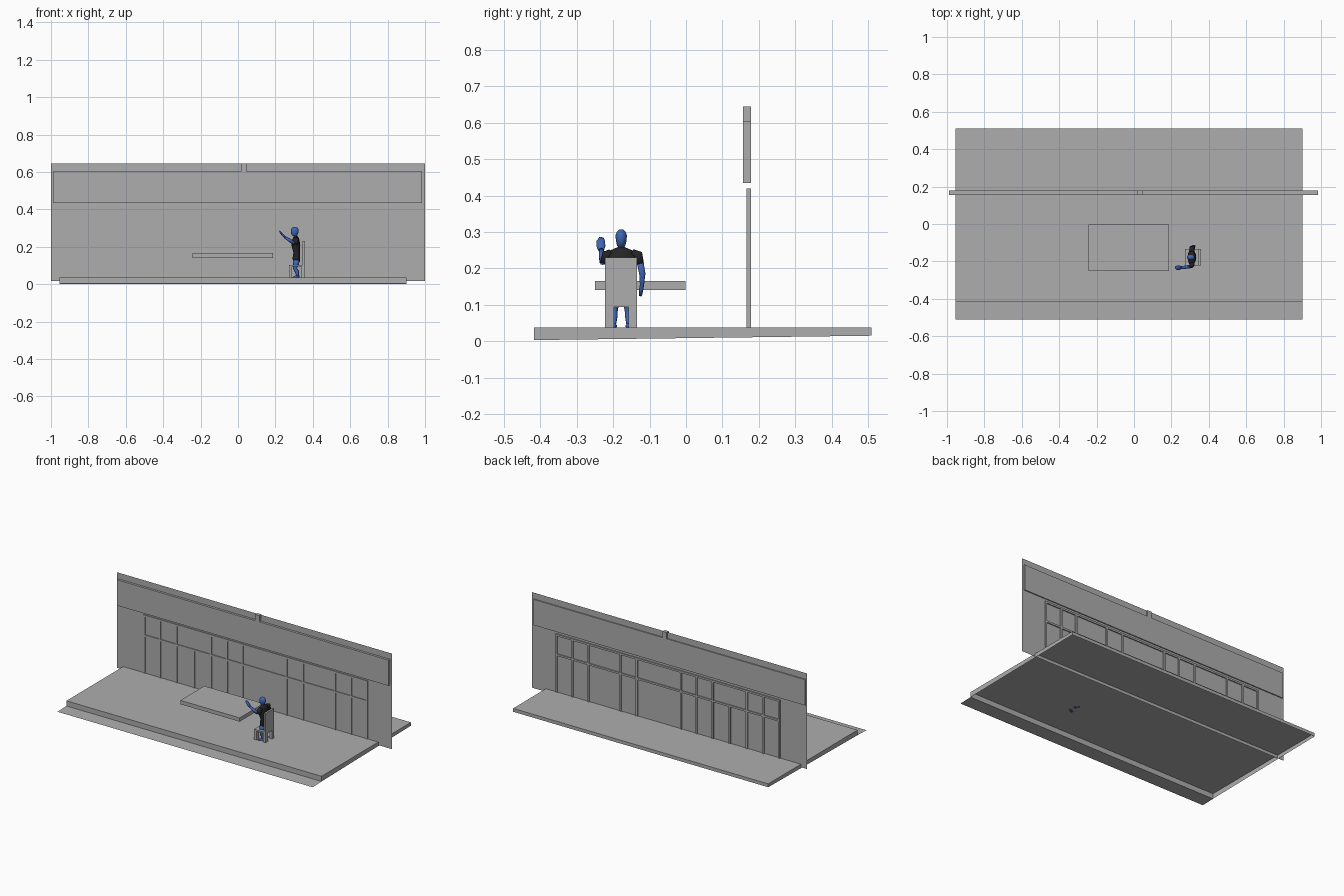
import bpy, bmesh, math
from mathutils import Vector


def material(name, rgb):
    m = bpy.data.materials.new(name)
    m.diffuse_color = (*rgb, 1)
    return m


GREY = material("grey", (0.42, 0.42, 0.42))
BLUE = material("blue", (0.05, 0.13, 0.45))
BLACK = material("black", (0.018, 0.018, 0.018))


def finish(name, bm, mat, smooth=False):
    me = bpy.data.meshes.new(name)
    bm.to_mesh(me)
    bm.free()
    me.materials.append(mat)
    ob = bpy.data.objects.new(name, me)
    bpy.context.collection.objects.link(ob)
    for p in me.polygons:
        p.use_smooth = smooth
    return ob


def add_box(bm, x0, x1, y0, y1, z0, z1):
    vs = bmesh.ops.create_cube(bm, size=1)["verts"]
    for v in vs:
        v.co = Vector((x1 if v.co.x > 0 else x0,
                       y1 if v.co.y > 0 else y0,
                       z1 if v.co.z > 0 else z0))
    return vs


def boxes(name, specs):
    bm = bmesh.new()
    for s in specs:
        add_box(bm, *s)
    return finish(name, bm, GREY)


def sheet(name, corners):
    bm = bmesh.new()
    bm.faces.new([bm.verts.new(c) for c in corners])
    return finish(name, bm, GREY)


def tube(name, mat, rings, n=10):
    """Rings of (x, y, z, radius_a, radius_b) swept into a closed limb."""
    bm = bmesh.new()
    pts = [Vector(r[:3]) for r in rings]
    loops = []
    for i, r in enumerate(rings):
        d = (pts[min(i + 1, len(pts) - 1)] - pts[max(i - 1, 0)]).normalized()
        ref = Vector((1, 0, 0)) if abs(d.x) < 0.8 else Vector((0, 0, 1))
        b = d.cross(ref).normalized()
        a = b.cross(d)
        loops.append([bm.verts.new(pts[i] + a * r[3] * math.cos(t) + b * r[4] * math.sin(t))
                      for t in (2 * math.pi * k / n for k in range(n))])
    for l0, l1 in zip(loops, loops[1:]):
        for k in range(n):
            j = (k + 1) % n
            bm.faces.new((l0[k], l0[j], l1[j], l1[k]))
    bm.faces.new(loops[0])
    bm.faces.new(loops[-1])
    bmesh.ops.recalc_face_normals(bm, faces=bm.faces)
    return finish(name, bm, mat, True)


# Floor slab: open underneath, lower edge rises to the back
bm = bmesh.new()
for v in add_box(bm, -0.955, 0.9, -0.418, 0.51, 0.003, 0.037):
    if v.co.z < 0.02 and v.co.y > 0:
        v.co.z = 0.015
bm.faces.ensure_lookup_table()
bmesh.ops.delete(bm, geom=[f for f in bm.faces if f.calc_center_median().z < 0.012
                           and abs(f.normal.z) > 0.9], context='FACES_ONLY')
finish("floor_slab", bm, GREY)
sheet("front_ledge", [(-0.955, -0.51, 0), (0.9, -0.51, 0), (0.9, -0.418, 0.003), (-0.955, -0.418, 0.003)])

# Thin wall with header beam and top block
W = 0.171
sheet("wall", [(-1, W, 0.017), (1, W, 0.017), (1, W, 0.645), (-1, W, 0.645)])
boxes("header", [(-0.99, 0.985, 0.156, 0.178, 0.435, 0.604)])
boxes("header_block", [(0.016, 0.046, 0.156, 0.178, 0.604, 0.645)])

# Window frame: full posts, one short post and two rails
Y0, Y1, H = 0.166, 0.178, 0.006
posts = [-0.8, -0.685, -0.565, -0.316, -0.198, -0.086, 0.235, 0.354, 0.588, 0.703, 0.82]
boxes("window_posts", [(x - H, x + H, Y0, Y1, 0.037, 0.42) for x in posts]
      + [(-0.44 - H, -0.44 + H, Y0, Y1, 0.037, 0.28)])
boxes("window_rails", [(-0.806, 0.826, Y0, Y1, z - H, z + H) for z in (0.284, 0.414)])

# Floating table top
boxes("table_top", [(-0.244, 0.187, -0.25, -0.002, 0.141, 0.166)])

# Chair
CX0, CX1, CY0, CY1, L = 0.272, 0.357, -0.222, -0.134, 0.024
boxes("chair_seat", [(CX0, CX1, CY0, CY1, 0.094, 0.104)])
boxes("chair_back", [(CX1 - 0.012, CX1, CY0, CY1, 0.104, 0.23)])
boxes("chair_legs", [(x, x + w, y, y + L, 0.037, 0.094)
                     for x, w in ((CX0, 0.018), (CX1 - 0.018, 0.018)) for y in (CY0, CY1 - L)])

# Standing figure facing -x
C = -0.178
tube("torso", BLACK, [(0.312, C, 0.118, 0.018, 0.026), (0.312, C, 0.14, 0.02, 0.029),
                      (0.314, C, 0.17, 0.018, 0.027), (0.31, C, 0.205, 0.023, 0.036),
                      (0.308, C, 0.235, 0.021, 0.045), (0.31, C, 0.25, 0.014, 0.03),
                      (0.308, C, 0.257, 0.009, 0.012)], 14)
tube("neck", BLUE, [(0.308, C, 0.245, 0.009, 0.01), (0.304, C, 0.268, 0.009, 0.01)])
tube("head", BLUE, [(0.298, C, 0.257, 0.008, 0.007), (0.3, C, 0.264, 0.016, 0.012),
                    (0.303, C, 0.277, 0.02, 0.015), (0.304, C, 0.291, 0.021, 0.016),
                    (0.304, C, 0.301, 0.016, 0.012), (0.304, C, 0.307, 0.006, 0.005)], 14)
for side, s in (("left", 1), ("right", -1)):
    y = C + s * 0.015
    tube(side + "_leg", BLUE, [(0.312, y, 0.128, 0.017, 0.014), (0.31, y + s * 0.002, 0.108, 0.016, 0.013),
                               (0.304, y + s * 0.003, 0.086, 0.011, 0.009),
                               (0.315, y + s * 0.004, 0.068, 0.011, 0.009),
                               (0.318, y + s * 0.005, 0.045, 0.007, 0.006),
                               (0.318, y + s * 0.005, 0.034, 0.008, 0.007)])
    tube(side + "_foot", BLUE, [(0.326, y + s * 0.003, 0.042, 0.007, 0.007),
                                (0.31, y + s * 0.012, 0.041, 0.007, 0.009),
                                (0.296, y + s * 0.02, 0.037, 0.004, 0.007)])

# Lowered arm
tube("lowered_sleeve", BLACK, [(0.31, -0.148, 0.243, 0.012, 0.011), (0.311, -0.132, 0.237, 0.015, 0.014),
                               (0.313, -0.126, 0.212, 0.013, 0.011)])
tube("lowered_arm", BLUE, [(0.313, -0.127, 0.222, 0.011, 0.01), (0.319, -0.12, 0.185, 0.01, 0.009),
                           (0.312, -0.121, 0.155, 0.007, 0.006), (0.306, -0.123, 0.142, 0.009, 0.006),
                           (0.3, -0.125, 0.125, 0.005, 0.004)])
# Raised waving arm
tube("raised_sleeve", BLACK, [(0.31, -0.206, 0.243, 0.012, 0.011), (0.311, -0.218, 0.237, 0.014, 0.014),
                              (0.306, -0.225, 0.215, 0.012, 0.012)])
tube("raised_arm", BLUE, [(0.308, -0.223, 0.226, 0.01, 0.01), (0.298, -0.228, 0.219, 0.01, 0.01),
                          (0.275, -0.231, 0.236, 0.009, 0.009), (0.248, -0.233, 0.252, 0.006, 0.007)])
tube("raised_hand", BLUE, [(0.252, -0.233, 0.25, 0.005, 0.008), (0.24, -0.234, 0.262, 0.006, 0.013),
                           (0.23, -0.234, 0.274, 0.005, 0.012), (0.222, -0.232, 0.284, 0.003, 0.007)])
